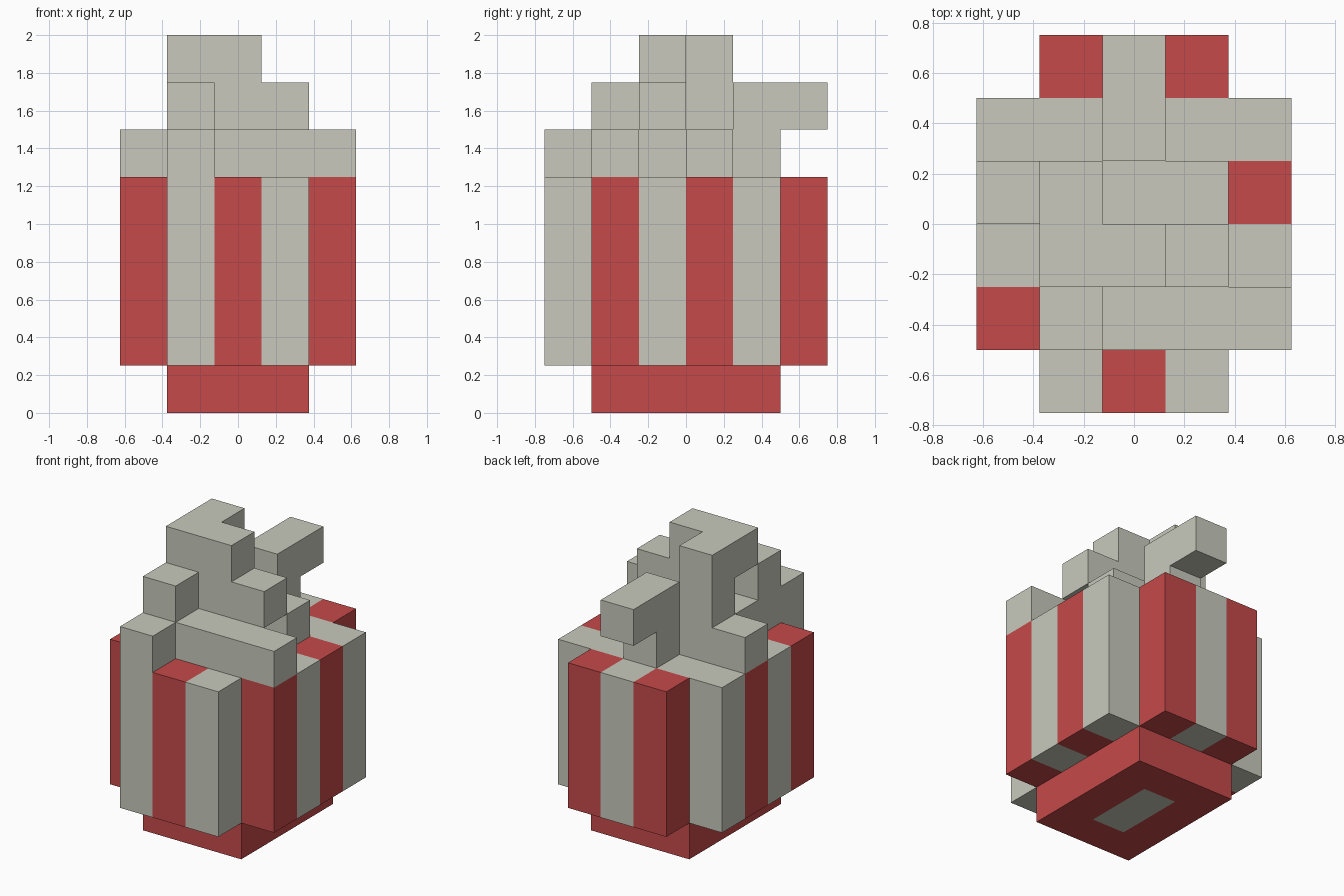
import bpy, bmesh
from mathutils import Vector

if "Cube" in bpy.data.objects:
    bpy.data.objects.remove(bpy.data.objects["Cube"])

S = 0.25  # size of one cube cell


def material(name, rgb):
    m = bpy.data.materials.new(name)
    m.diffuse_color = (*rgb, 1.0)
    m.use_nodes = True
    m.node_tree.nodes["Principled BSDF"].inputs["Base Color"].default_value = m.diffuse_color
    return m


RED = material("box red", (0.565, 0.067, 0.067))
CREAM = material("popcorn cream", (0.578, 0.584, 0.503))

# Popcorn plan per layer; rows run from back to front, columns left to right
POPCORN = {
    5: [".....", "..#..", "####.", ".##..", ".####", ".#..."],
    6: ["..#..", "..#..", ".#...", "..##.", ".#...", "....."],
    7: [".....", ".....", ".#...", ".##..", ".....", "....."],
}

base, base_patch, red, cream, popcorn = set(), set(), set(), set(), set()

# Base layer with a pale patch in the middle of the underside
for i in range(1, 4):
    for j in range(1, 5):
        (base_patch if i == 2 and j in (2, 3) else base).add((i, j, 0))

# Striped walls around the popcorn filling
for i in range(5):
    for j in range(6):
        side, end = i in (0, 4), j in (0, 5)
        if side and end:
            continue
        if side:
            part = red if j % 2 else cream
        elif end:
            part = red if (i + j) % 2 == 0 else cream
        else:
            part = popcorn
        part.update((i, j, k) for k in range(1, 5))

# Popcorn heap
for k, rows in POPCORN.items():
    for r, row in enumerate(rows):
        popcorn.update((i, 5 - r, k) for i, c in enumerate(row) if c == "#")

filled = base | base_patch | red | cream | popcorn
CORNERS = [(-1, -1), (1, -1), (1, 1), (-1, 1)]


def build(name, cells, mat):
    """Make the outer faces of a group of cube cells."""
    bm = bmesh.new()
    for cell in sorted(cells):
        mid = Vector(((cell[0] - 2) * S, (cell[1] - 2.5) * S, (cell[2] + 0.5) * S))
        for axis in range(3):
            for sign in (-1, 1):
                near = list(cell)
                near[axis] += sign
                if tuple(near) in filled:
                    continue
                pts = []
                for a, b in CORNERS[::sign]:
                    d = Vector()
                    d[axis], d[(axis + 1) % 3], d[(axis + 2) % 3] = sign, a, b
                    pts.append(bm.verts.new(mid + d * S / 2))
                bm.faces.new(pts)
    bmesh.ops.remove_doubles(bm, verts=bm.verts, dist=0.001)
    mesh = bpy.data.meshes.new(name)
    bm.to_mesh(mesh)
    bm.free()
    mesh.materials.append(mat)
    bpy.context.collection.objects.link(bpy.data.objects.new(name, mesh))


build("box_base", base, RED)
build("base_patch", base_patch, CREAM)
build("red_stripes", red, RED)
build("cream_stripes", cream, CREAM)
build("popcorn", popcorn, CREAM)
